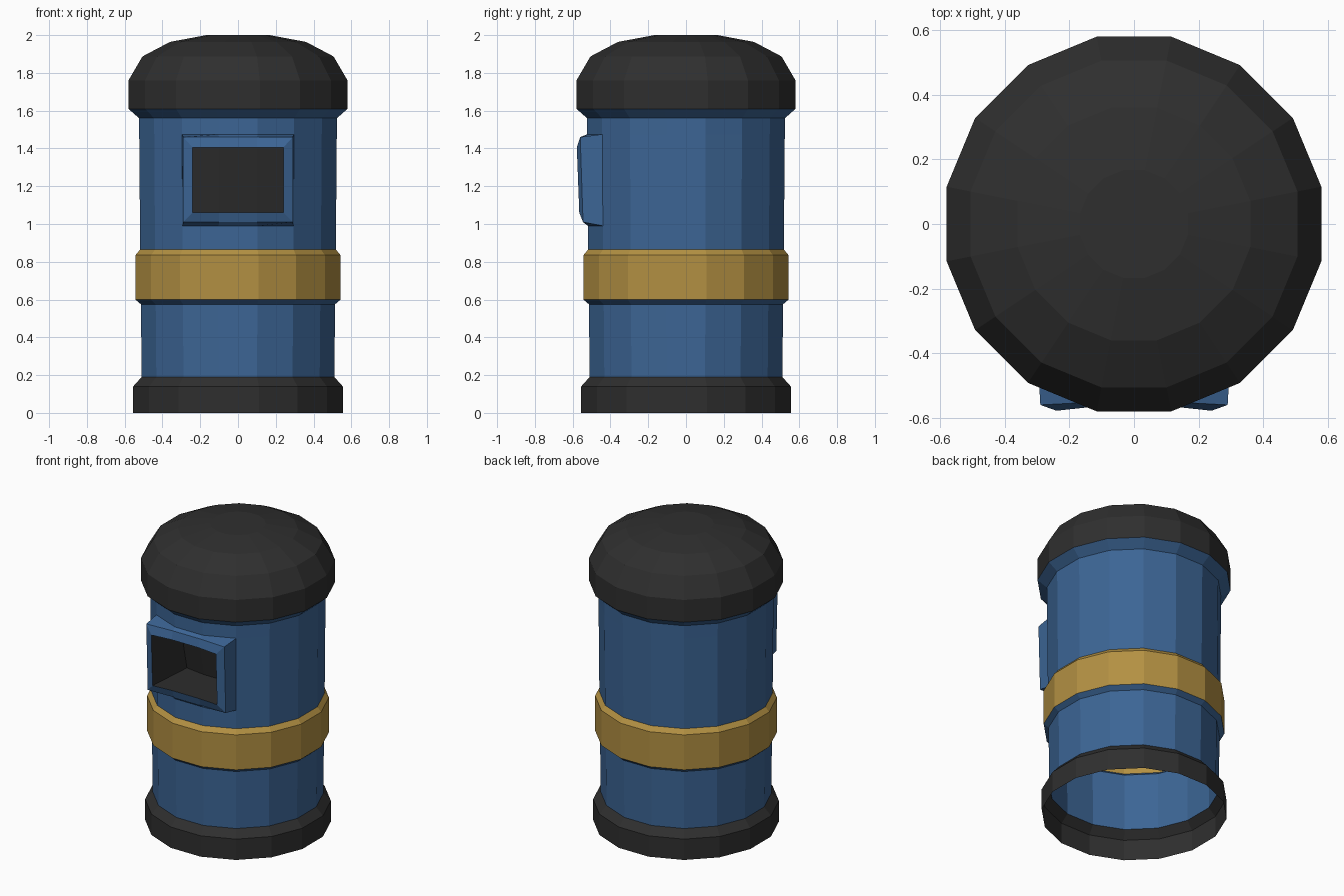
import bpy, bmesh, math

if "Cube" in bpy.data.objects:
    bpy.data.objects.remove(bpy.data.objects["Cube"])

SIDES = 16
STEP = 2 * math.pi / SIDES


def material(name, rgb):
    m = bpy.data.materials.new(name)
    m.diffuse_color = (*rgb, 1)
    m.use_nodes = True
    m.node_tree.nodes["Principled BSDF"].inputs["Base Color"].default_value = m.diffuse_color
    return m


BLUE = material("blue_paint", (0.045, 0.13, 0.30))
GOLD = material("gold_paint", (0.45, 0.28, 0.055))
DARK = material("dark_plastic", (0.028, 0.028, 0.028))


def finish(name, bm, *mats):
    mesh = bpy.data.meshes.new(name)
    bm.to_mesh(mesh)
    bm.free()
    for m in mats:
        mesh.materials.append(m)
    obj = bpy.data.objects.new(name, mesh)
    bpy.context.collection.objects.link(obj)
    return obj


def ring_point(apothem, i, z):
    r = apothem / math.cos(STEP / 2)
    a = (i + 0.5) * STEP
    return (r * math.cos(a), r * math.sin(a), z)


def lathe(name, profile, mat, cap=False, gap_row=None):
    """Revolve (apothem, z) points; gap_row leaves out the three front faces."""
    bm = bmesh.new()
    rings = [[bm.verts.new(ring_point(a, i, z)) for i in range(SIDES)]
             for a, z in profile]
    for row, (lo, hi) in enumerate(zip(rings, rings[1:])):
        for i in range(SIDES):
            if row == gap_row and i in (10, 11, 12):
                continue
            j = (i + 1) % SIDES
            bm.faces.new((lo[i], lo[j], hi[j], hi[i]))
    if cap:
        bm.faces.new(rings[-1])
    return finish(name, bm, mat)


# Shell sections, bottom to top (open underneath)
lathe("base_ring", [(0.555, 0), (0.555, 0.14), (0.51, 0.19)], DARK)
lathe("lower_body", [(0.51, 0.19), (0.514, 0.575), (0.543, 0.60)], BLUE)
lathe("band", [(0.543, 0.60), (0.543, 0.835), (0.518, 0.865)], GOLD)
lathe("upper_body", [(0.518, 0.865), (0.519, 0.99), (0.523, 1.475),
                     (0.524, 1.56), (0.58, 1.61)], BLUE, gap_row=1)
lathe("lid", [(0.58, 1.61), (0.58, 1.76), (0.506, 1.887),
              (0.36, 1.964), (0.167, 2.0)], DARK, cap=True)


# Slot frame: loops of 8 points following the three front faces of the body
def slot_loop(x_out, x_in, low, high):
    """low and high are (z, y at the ends, y in the middle)."""
    pts = []
    for (z, y_end, y_mid), s in ((low, 1), (high, -1)):
        pts += [(-s * x_out, y_end, z), (-s * x_in, y_mid, z),
                (s * x_in, y_mid, z), (s * x_out, y_end, z)]
    return pts


seat = ([ring_point(0.519, i, 0.99) for i in range(10, 14)] +
        [ring_point(0.523, i, 1.475) for i in range(13, 9, -1)])
loops = [
    seat,
    slot_loop(0.29, 0.10, (1.01, -0.545, -0.54), (1.46, -0.56, -0.55)),
    slot_loop(0.24, 0.10, (1.06, -0.565, -0.555), (1.405, -0.578, -0.563)),
    slot_loop(0.24, 0.10, (1.04, -0.20, -0.22), (1.405, -0.28, -0.30)),
]
bm = bmesh.new()
rings = [[bm.verts.new(p) for p in loop] for loop in loops]
for row, (a, b) in enumerate(zip(rings, rings[1:])):
    for i in range(8):
        j = (i + 1) % 8
        f = bm.faces.new((a[i], a[j], b[j], b[i]))
        f.material_index = 1 if row == 2 else 0
# Back wall of the slot
back = rings[-1]
for i in range(3):
    f = bm.faces.new((back[i], back[i + 1], back[6 - i], back[7 - i]))
    f.material_index = 1
finish("slot_frame", bm, BLUE, DARK)
